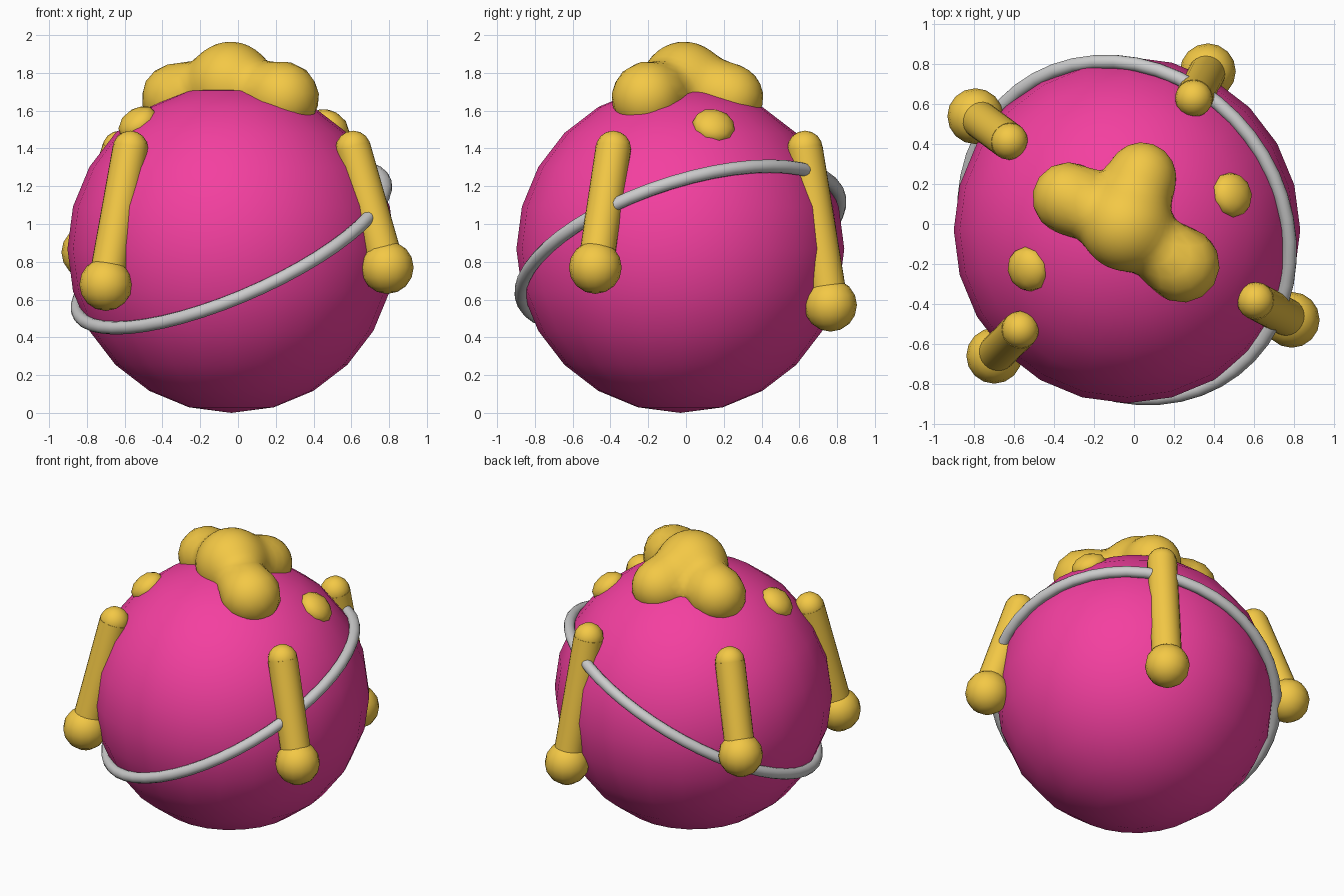
import bpy, bmesh, math
from mathutils import Vector, Matrix

if "Cube" in bpy.data.objects:
    bpy.data.objects.remove(bpy.data.objects["Cube"])


def material(name, color):
    m = bpy.data.materials.new(name)
    m.diffuse_color = color
    m.use_nodes = True
    m.node_tree.nodes["Principled BSDF"].inputs["Base Color"].default_value = m.diffuse_color
    return m


PINK = material("pink", (0.90, 0.05, 0.35, 1))
GOLD = material("gold", (0.90, 0.58, 0.06, 1))
CENTRE = Vector((-0.035, -0.03, 0.868))
RADIUS = 0.868


def finish(name, mat=None):
    ob = bpy.context.object
    ob.name = name
    if mat:
        ob.data.materials.append(mat)
    bpy.ops.object.shade_smooth_by_angle(angle=math.radians(40))
    return ob


def ball(name, loc, r, mat, seg=16, rings=8):
    bpy.ops.mesh.primitive_uv_sphere_add(segments=seg, ring_count=rings, radius=r, location=loc)
    return finish(name, mat)


def rod(name, a, b, r, mat):
    a, b = Vector(a), Vector(b)
    d = b - a
    bpy.ops.mesh.primitive_cylinder_add(vertices=24, radius=r, depth=d.length, location=(a + b) / 2)
    bpy.context.object.rotation_euler = d.to_track_quat('Z', 'Y').to_euler()
    return finish(name, mat)


# Round body
ball("body", CENTRE, RADIUS, PINK, 24, 12)

# Four limbs: rod with a rounded shoulder and a larger ball at the lower end
limbs = {
    "front_left": ((-0.57, -0.53, 1.40), (-0.70, -0.66, 0.68)),
    "front_right": ((0.61, -0.385, 1.40), (0.79, -0.48, 0.77)),
    "back_right": ((0.30, 0.63, 1.40), (0.37, 0.765, 0.57)),
    "back_left": ((-0.625, 0.415, 1.40), (-0.795, 0.54, 0.85)),
}
for side, (top, end) in limbs.items():
    rod(side + "_limb", top, end, 0.094, GOLD)
    ball(side + "_shoulder", top, 0.094, GOLD)
    ball(side + "_hand", end, 0.14, GOLD)

# Tilted band around the body
tilt, heading = math.radians(29), math.radians(37.7)
bpy.ops.mesh.primitive_torus_add(major_radius=0.884, minor_radius=0.035,
                                 major_segments=48, minor_segments=12,
                                 location=(-0.035, -0.03, 0.878))
band = bpy.context.object
band.rotation_euler = (Matrix.Rotation(heading, 3, 'Z') @ Matrix.Rotation(-tilt, 3, 'Y')).to_euler()
finish("band")

# Lumpy topping: icosphere pushed out to the blended surface of four soft balls
lobes = [
    (Vector((-0.04, -0.01, 1.74)), 0.225),
    (Vector((-0.33, 0.13, 1.67)), 0.18),
    (Vector((0.04, 0.24, 1.67)), 0.17),
    (Vector((0.24, -0.205, 1.67)), 0.19),
]


def field(p):
    return sum(math.exp(2 * (1 - (p - c).length_squared / r ** 2)) for c, r in lobes)


origin = Vector((-0.03, 0.01, 1.69))
bpy.ops.mesh.primitive_ico_sphere_add(subdivisions=4, radius=1)
for v in bpy.context.object.data.vertices:
    d = v.co.normalized()
    lo, hi = 0.0, 0.9
    for _ in range(20):
        mid = (lo + hi) / 2
        if field(origin + d * mid) > 1:
            lo = mid
        else:
            hi = mid
    v.co = d * lo
bpy.context.object.location = origin
finish("topping", GOLD)

# Small drips on the body
for name, p in (("right_drip", (0.50, 0.15, 1.53)), ("left_drip", (-0.54, -0.23, 1.545))):
    d = (Vector(p) - CENTRE).normalized()
    bpy.ops.mesh.primitive_ico_sphere_add(subdivisions=2, radius=0.115, location=CENTRE + d * 0.85)
    ob = bpy.context.object
    ob.scale = (1, 1, 0.7)
    ob.rotation_euler = d.to_track_quat('Z', 'Y').to_euler()
    finish(name, GOLD)
